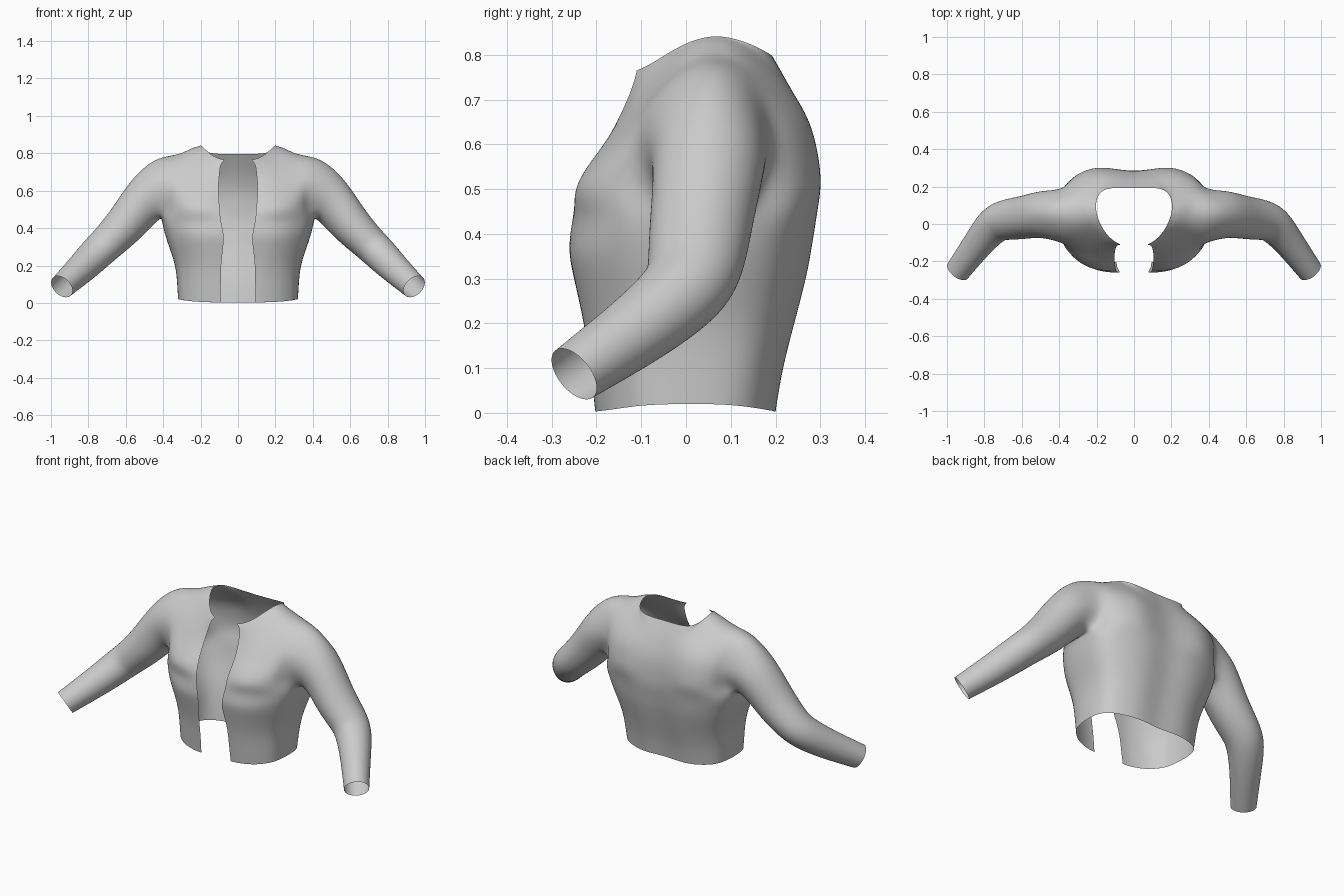
import bpy, math
from mathutils import Vector

if "Cube" in bpy.data.objects:
    bpy.data.objects.remove(bpy.data.objects["Cube"])

verts, faces = [], []          # right half (x >= 0) control cage


def add(points):
    start = len(verts)
    verts.extend(Vector(p) for p in points)
    return list(range(start, len(verts)))


def strip(low, high):
    for i in range(len(low) - 1):
        faces.append((low[i], low[i + 1], high[i + 1], high[i]))


def panel(rows):
    for low, high in zip(rows, rows[1:]):
        strip(low, high)


# Lower torso: hem to armpit, from the front opening round to the spine
def body_row(z, w, x0, yf, yc, yb):
    def point(x, depth, n):
        f = min(x / w, 1)
        dip = 1 - 0.05 * math.exp(-(x / 0.09) ** 2)
        height = z + (0.017 * f ** 4 if z < 0.05 else 0)
        return (x, yc + (depth - yc) * dip * (1 - f ** n) ** (1 / n), height)
    front = [point(x, yf, 2.5) for x in (x0, .45 * w, .68 * w, .86 * w, .96 * w)]
    back = [point(f * w, yb, 3) for f in (.97, .83, .55, .28, 0)]
    return add(front + [point(w, yf, 2.5)] + back)


# z, half width, opening edge x, front y, side y, back y
lower = [body_row(*r) for r in (
    (.003, .32, .095, -.21, .0, .205),
    (.10, .325, .092, -.222, .005, .222),
    (.20, .337, .09, -.237, .015, .247),
    (.30, .368, .08, -.259, .03, .272),
    (.37, .39, .078, -.270, .04, .285),
    (.44, .408, .092, -.260, .045, .296))]
panel(lower)
arm_row = lower[-1]

# Front chest panel, opening edge to armhole
front = [add(r) for r in (
    [(.098, -.235, .51), (.18, -.243, .51), (.27, -.215, .51), (.34, -.155, .51), (.385, -.09, .505)],
    [(.105, -.182, .60), (.18, -.182, .60), (.27, -.165, .595), (.34, -.135, .59), (.39, -.10, .58)],
    [(.10, -.14, .68), (.17, -.13, .68), (.25, -.115, .675), (.33, -.10, .67), (.40, -.085, .665)],
    [(.092, -.118, .735), (.155, -.088, .75), (.225, -.03, .785), (.32, -.02, .765), (.42, -.02, .738)])]

# Neckline and shoulder seam
seam = add([(.072, -.11, .765), (.14, -.06, .79), (.2, .06, .843), (.31, .065, .795), (.435, .06, .768)])
panel([arm_row[:5]] + front + [seam])

# Back panel, armhole to spine
back = [add(r) for r in (
    [(.385, .17, .505), (.33, .245, .51), (.22, .297, .51), (.11, .295, .51), (0, .284, .51)],
    [(.39, .19, .58), (.33, .24, .595), (.22, .285, .60), (.11, .285, .60), (0, .275, .60)],
    [(.40, .175, .665), (.33, .21, .68), (.22, .25, .69), (.11, .252, .69), (0, .245, .69)],
    [(.42, .13, .735), (.32, .145, .765), (.225, .15, .795), (.135, .212, .762), (0, .215, .75)])]
nape = add([(.165, .18, .805), (0, .19, .797)])
panel([arm_row[6:]] + back + [[seam[4], seam[3], seam[2]] + nape])

# Sleeve: rings swept from the armhole to the wrist
ring = ([arm_row[5], arm_row[4]] + [r[4] for r in front] + [seam[4]]
        + [r[0] for r in reversed(back)] + [arm_row[6]])
# centre, direction, vertical radius, fore-aft radius
stations = (
    ((.495, .05, .55), (.85, 0, -.5), .13, .125),
    ((.595, .035, .43), (.72, 0, -.7), .11, .115),
    ((.69, .02, .33), (.72, -.15, -.68), .097, .106),
    ((.757, -.015, .265), (.65, -.45, -.6), .09, .097),
    ((.837, -.11, .185), (.53, -.66, -.53), .081, .081),
    ((.942, -.25, .087), (.53, -.66, -.53), .067, .067))
n = len(ring)
for centre, direction, ra, rb in stations:
    t = Vector(direction).normalized()
    down = Vector((0, 0, -1))
    down = (down - t * down.dot(t)).normalized()
    fore = down.cross(t)
    nxt = add([Vector(centre) + down * (ra * math.cos(2 * math.pi * k / n))
               + fore * (rb * math.sin(2 * math.pi * k / n)) for k in range(n)])
    for k in range(n):
        j = (k + 1) % n
        faces.append((ring[k], nxt[k], nxt[j], ring[j]))
    ring = nxt

# Mirror to the left half, sharing the spine
mirror = {}
for i in range(len(verts)):
    if verts[i].x < 1e-5:
        mirror[i] = i
    else:
        mirror[i] = len(verts)
        verts.append(Vector((-verts[i].x, verts[i].y, verts[i].z)))
faces += [tuple(mirror[i] for i in reversed(f)) for f in faces]

mesh = bpy.data.meshes.new("open_jacket")
mesh.from_pydata([tuple(v) for v in verts], [], faces)
mesh.polygons.foreach_set("use_smooth", [True] * len(mesh.polygons))
jacket = bpy.data.objects.new("open_jacket", mesh)
bpy.context.collection.objects.link(jacket)

# Smooth cloth surface
sub = jacket.modifiers.new("smooth_cloth", 'SUBSURF')
sub.levels = sub.render_levels = 3
sub.boundary_smooth = 'PRESERVE_CORNERS'

# Push the cage outward so the smooth surface passes through the points
for _ in range(3):
    jacket.update_tag()
    bpy.context.view_layer.update()
    smooth = jacket.evaluated_get(bpy.context.evaluated_depsgraph_get()).data
    shift = [verts[i] - smooth.vertices[i].co for i in range(len(verts))]
    for v, d in zip(mesh.vertices, shift):
        if d.length < 0.06:
            v.co += d
    mesh.update()

cloth = bpy.data.materials.new("grey_cloth")
cloth.diffuse_color = (0.6, 0.6, 0.6, 1)
cloth.use_nodes = True
cloth.node_tree.nodes["Principled BSDF"].inputs["Base Color"].default_value = cloth.diffuse_color
mesh.materials.append(cloth)
